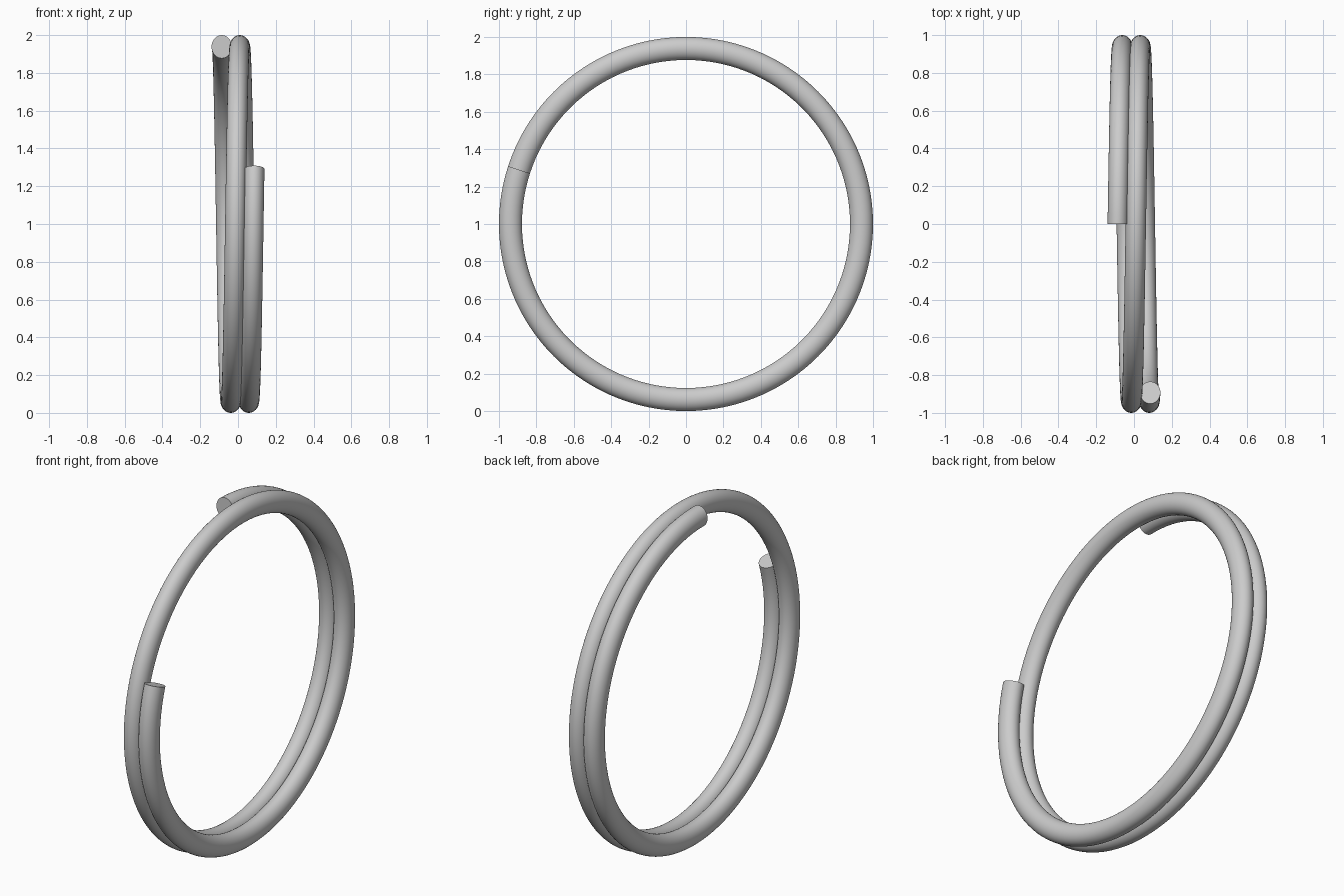
import bpy, bmesh
from math import sin, cos, pi

if "Cube" in bpy.data.objects:
    bpy.data.objects.remove(bpy.data.objects["Cube"])

TURNS = 1.8
STEPS = 216          # segments along the coil
SIDES = 32           # segments around the wire
HALF_X, HALF_R = 0.054, 0.0615   # wire half-sizes: across and radial
END_X = 0.086        # wire centre at each end
RADIUS = 1 - HALF_R

# Coiled wire: an oval section swept along a helix about the x axis
bm = bmesh.new()
rings = []
for i in range(STEPS + 1):
    t = i / STEPS
    a = pi / 2 - t * TURNS * 2 * pi
    x = -END_X + 2 * END_X * t
    ring = []
    for j in range(SIDES):
        b = 2 * pi * j / SIDES
        r = RADIUS + HALF_R * sin(b)
        ring.append(bm.verts.new((x + HALF_X * cos(b), r * cos(a), 1 + r * sin(a))))
    rings.append(ring)
for r0, r1 in zip(rings, rings[1:]):
    for j in range(SIDES):
        k = (j + 1) % SIDES
        bm.faces.new((r0[j], r0[k], r1[k], r1[j]))

# Flat cut ends
bm.faces.new(rings[0])
bm.faces.new(rings[-1])
bmesh.ops.recalc_face_normals(bm, faces=bm.faces)

mesh = bpy.data.meshes.new("split_ring")
bm.to_mesh(mesh)
bm.free()
ring_obj = bpy.data.objects.new("split_ring", mesh)
bpy.context.collection.objects.link(ring_obj)
bpy.context.view_layer.objects.active = ring_obj
ring_obj.select_set(True)
bpy.ops.object.shade_smooth_by_angle()
